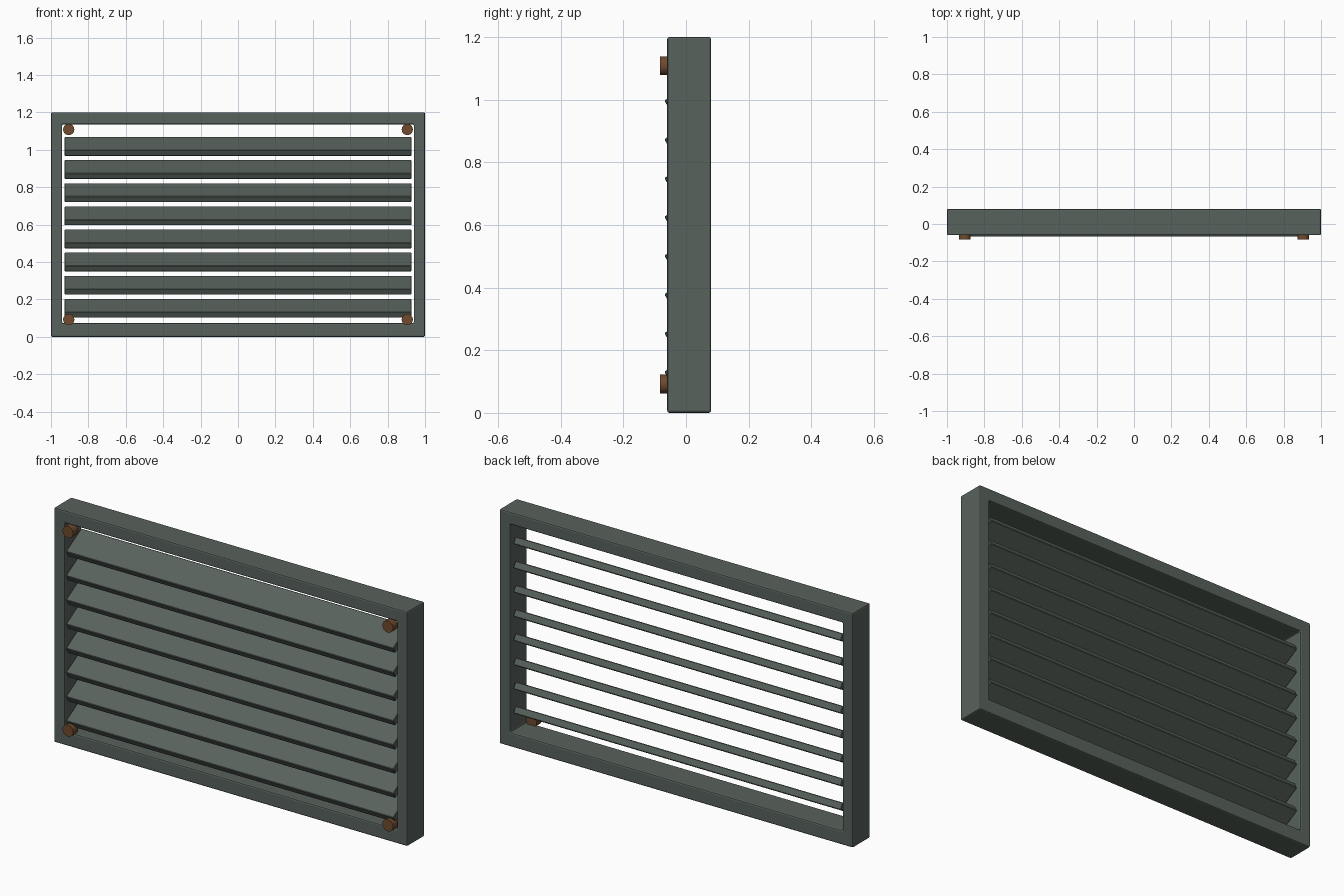
import bpy, bmesh, math
from mathutils import Matrix, Vector

if "Cube" in bpy.data.objects:
    bpy.data.objects.remove(bpy.data.objects["Cube"])


def material(name, rgb):
    m = bpy.data.materials.new(name)
    m.diffuse_color = (*rgb, 1)
    m.use_nodes = True
    m.node_tree.nodes["Principled BSDF"].inputs["Base Color"].default_value = m.diffuse_color
    return m


GREY = material("grey_green_metal", (0.098, 0.122, 0.107))
BROWN = material("brown_screw", (0.16, 0.068, 0.028))


def finish(bm, name, mat, bevel=0.0, segments=1):
    bmesh.ops.recalc_face_normals(bm, faces=bm.faces)
    me = bpy.data.meshes.new(name)
    bm.to_mesh(me)
    bm.free()
    me.materials.append(mat)
    ob = bpy.data.objects.new(name, me)
    bpy.context.collection.objects.link(ob)
    if bevel:
        mod = ob.modifiers.new("edge_bevel", "BEVEL")
        mod.width = bevel
        mod.segments = segments
        mod.limit_method = "ANGLE"
    return ob


# Frame: one rectangular ring extruded in depth
Y0, Y1 = -0.06, 0.08
outer = [(-1, 0), (1, 0), (1, 1.2), (-1, 1.2)]
inner = [(-0.94, 0.073), (0.94, 0.073), (0.94, 1.136), (-0.94, 1.136)]
bm = bmesh.new()
o = [bm.verts.new((x, Y0, z)) for x, z in outer]
n = [bm.verts.new((x, Y0, z)) for x, z in inner]
ring = []
for i in range(4):
    j = (i + 1) % 4
    ring.append(bm.faces.new((o[i], o[j], n[j], n[i])))
ext = bmesh.ops.extrude_face_region(bm, geom=ring, use_keep_orig=True)
back = [g for g in ext["geom"] if isinstance(g, bmesh.types.BMVert)]
bmesh.ops.translate(bm, verts=back, vec=Vector((0, Y1 - Y0, 0)))
finish(bm, "frame", GREY, 0.007, 2)

# Slats: eight tilted boards, low at the front
for i in range(8):
    bm = bmesh.new()
    bmesh.ops.create_cube(bm, size=1)
    bm.transform(Matrix.Translation((0, 0.002, 0.152 + i * 0.1237))
                 @ Matrix.Rotation(math.radians(30), 4, "X")
                 @ Matrix.Diagonal((1.854, 0.144, 0.036, 1)))
    finish(bm, f"slat_{i + 1}", GREY, 0.003)

# Corner screws
for sx, side in ((-1, "left"), (1, "right")):
    for z, level in ((0.092, "bottom"), (1.108, "top")):
        bm = bmesh.new()
        bmesh.ops.create_cone(bm, cap_ends=True, segments=24, radius1=0.03,
                              radius2=0.03, depth=0.04)
        bm.transform(Matrix.Translation((sx * 0.905, -0.0625, z))
                     @ Matrix.Rotation(math.pi / 2, 4, "X"))
        ob = finish(bm, f"screw_{level}_{side}", BROWN)
        bpy.ops.object.select_all(action="DESELECT")
        ob.select_set(True)
        bpy.context.view_layer.objects.active = ob
        bpy.ops.object.shade_smooth_by_angle(angle=math.radians(35))
